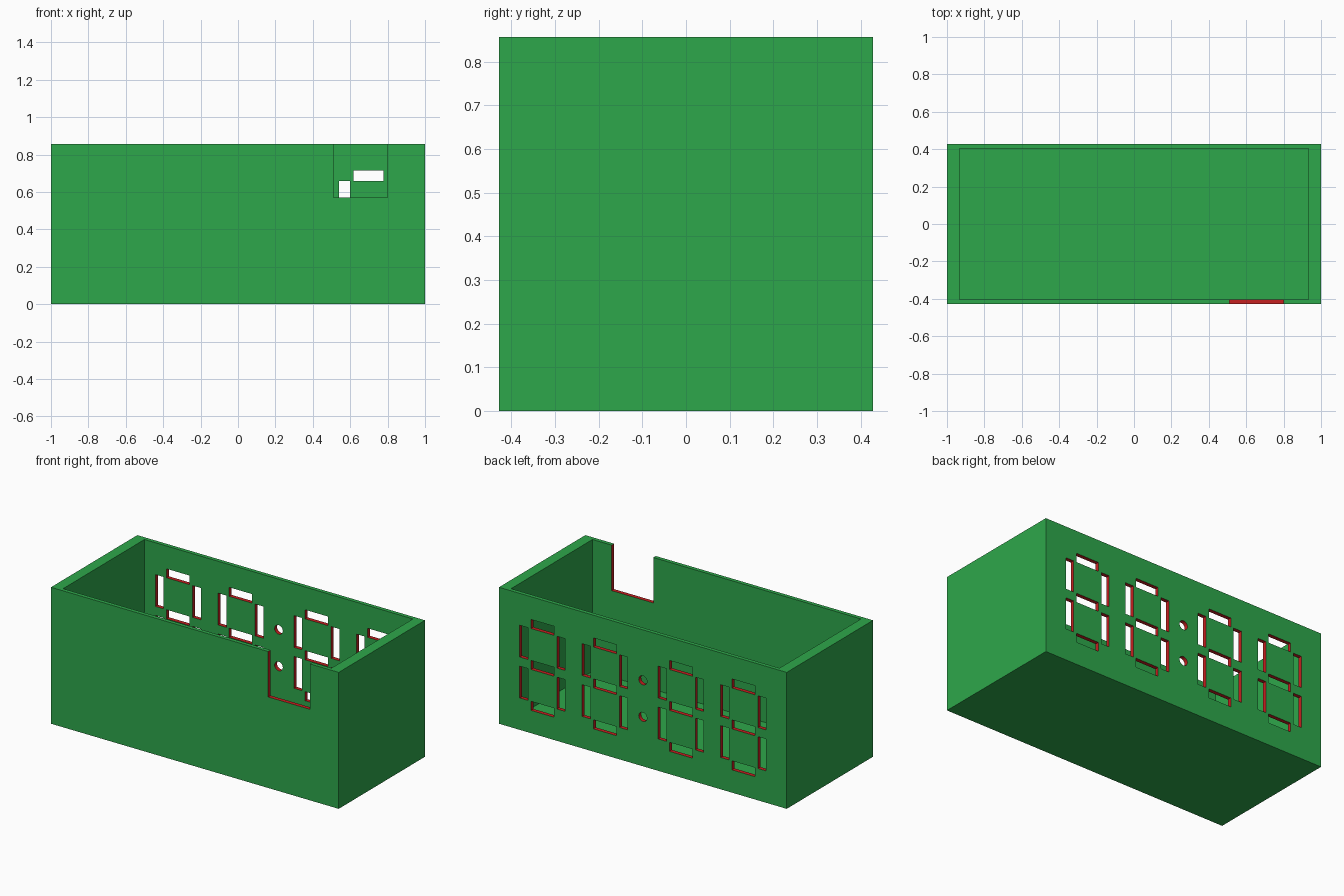
import bpy, bmesh
from mathutils import Matrix, Vector

if "Cube" in bpy.data.objects:
    bpy.data.objects.remove(bpy.data.objects["Cube"])

MM = 2 / 70                      # the case is 70 x 30 x 30 small units
HX, HY, H = 1.0, 15 * MM, 30 * MM
IN_X, IN_Y, FLOOR = 0.933, 0.404, 1 * MM


def material(name, rgb):
    m = bpy.data.materials.new(name)
    m.diffuse_color = (*rgb, 1)
    m.use_nodes = True
    m.node_tree.nodes["Principled BSDF"].inputs["Base Color"].default_value = m.diffuse_color
    return m


def add_box(bm, x0, x1, y0, y1, z0, z1):
    size = Vector((x1 - x0, y1 - y0, z1 - z0))
    mid = Vector((x0 + x1, y0 + y1, z0 + z1)) / 2
    bmesh.ops.create_cube(bm, size=1, matrix=Matrix.Translation(mid) @ Matrix.Diagonal((*size, 1)))


def to_object(bm, name):
    mesh = bpy.data.meshes.new(name)
    bm.to_mesh(mesh)
    bm.free()
    ob = bpy.data.objects.new(name, mesh)
    bpy.context.collection.objects.link(ob)
    return ob


def cut(target, cutter):
    mod = target.modifiers.new("cut", 'BOOLEAN')
    mod.operation, mod.solver, mod.object = 'DIFFERENCE', 'EXACT', cutter
    deps = bpy.context.evaluated_depsgraph_get()
    mesh = bpy.data.meshes.new_from_object(target.evaluated_get(deps))
    target.modifiers.clear()
    target.data = mesh
    bpy.data.objects.remove(cutter)


# Open-topped case
bm = bmesh.new()
add_box(bm, -HX, HX, -HY, HY, 0, H)
case = to_object(bm, "clock_case")
bm = bmesh.new()
add_box(bm, -IN_X, IN_X, -IN_Y, IN_Y, FLOOR, H + 0.1)
cut(case, to_object(bm, "cavity_cutter"))

# Notch in the front wall, segment slots and colon holes in the back wall
bm = bmesh.new()
add_box(bm, 0.51, 0.80, -HY - 0.05, -IN_Y + 0.05, 20 * MM, H + 0.1)
Y0, Y1 = IN_Y - 0.05, HY + 0.05
for cx in (-0.699, -0.264, 0.264, 0.698):
    for z in (5, 14, 23):                       # horizontal segments
        add_box(bm, cx - 0.08, cx + 0.08, Y0, Y1, z * MM, (z + 2) * MM)
    for z in (7, 16):                           # vertical segments
        for s in (-0.129, 0.129):
            add_box(bm, cx + s - 0.0285, cx + s + 0.0285, Y0, Y1, z * MM, (z + 7) * MM)
for z in (0.31, 0.54):                          # colon dots
    bmesh.ops.create_cone(bm, cap_ends=True, segments=24, radius1=MM, radius2=MM, depth=Y1 - Y0,
                          matrix=Matrix.Translation((0, (Y0 + Y1) / 2, z)) @ Matrix.Rotation(1.5707963, 4, 'X'))
cut(case, to_object(bm, "slot_cutter"))

# Green case, red on the cut edges inside the thin walls
case.data.materials.clear()
case.data.materials.append(material("case green", (0.027, 0.39, 0.07)))
case.data.materials.append(material("cut edge red", (0.56, 0.014, 0.014)))
for p in case.data.polygons:
    c = p.center
    in_wall = IN_Y + 0.002 < abs(c.y) < HY - 0.002 and abs(c.x) < 0.9 and 0.1 < c.z < H - 0.01
    p.material_index = int(in_wall and abs(p.normal.y) < 0.5)
    p.use_smooth = False
